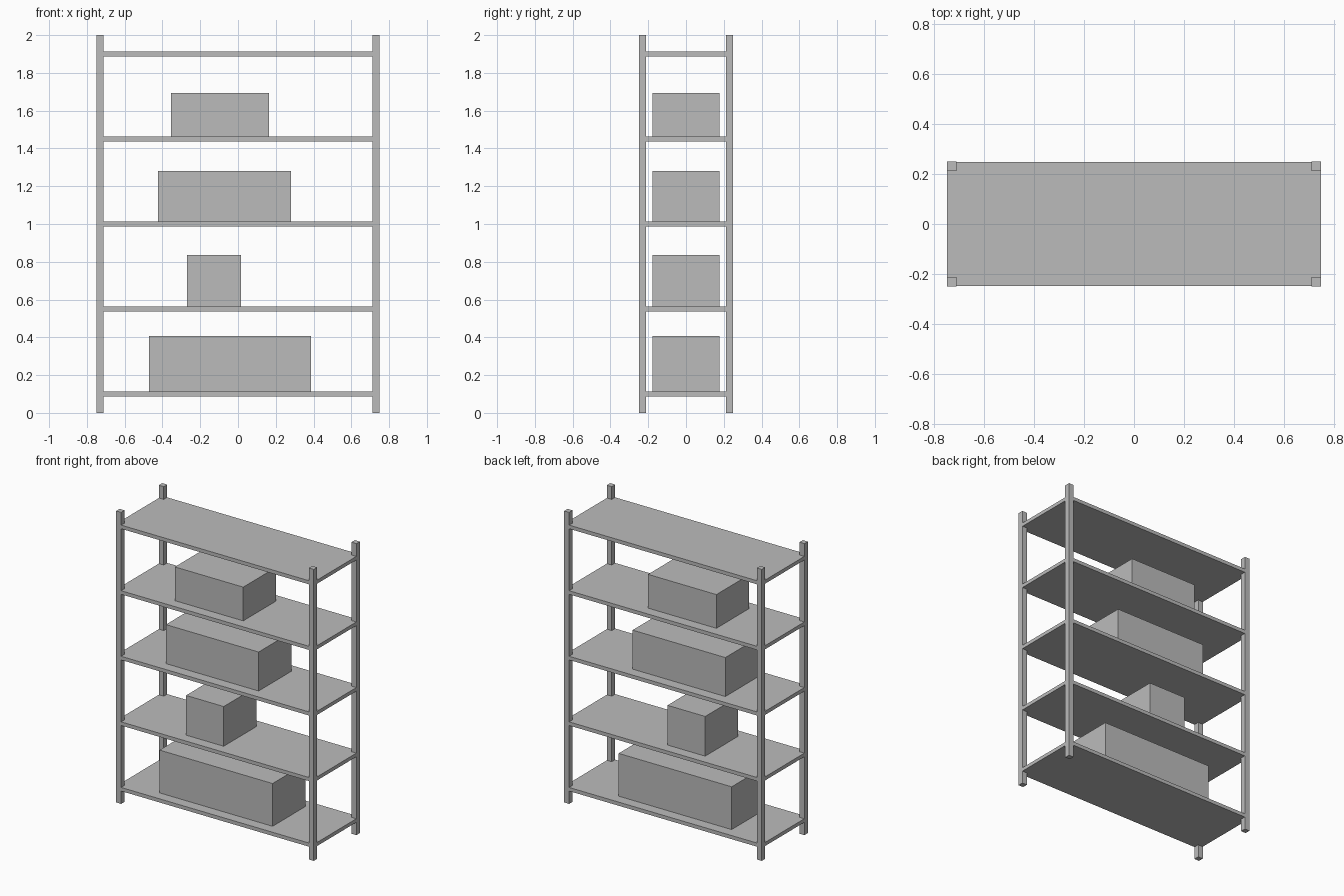
import bpy

if "Cube" in bpy.data.objects:
    bpy.data.objects.remove(bpy.data.objects["Cube"])

grey = bpy.data.materials.new("plain_grey")
grey.diffuse_color = (0.5, 0.5, 0.5, 1)
grey.use_nodes = True
grey.node_tree.nodes["Principled BSDF"].inputs["Base Color"].default_value = grey.diffuse_color


def box(name, lo, hi):
    """Axis-aligned block between two corners."""
    bpy.ops.mesh.primitive_cube_add(size=1, location=[(a + b) / 2 for a, b in zip(lo, hi)])
    ob = bpy.context.object
    ob.name = name
    ob.scale = [b - a for a, b in zip(lo, hi)]
    bpy.ops.object.transform_apply(location=False, rotation=False, scale=True)
    ob.data.materials.append(grey)
    return ob


W, D, H = 0.75, 0.25, 2.0      # half width, half depth, height
POST = 0.0375                  # post thickness
THICK = 0.025                  # shelf thickness
INSET = 0.0006                 # keeps shelf edges just behind the post faces

# Corner posts
for sx, x in (("left", -W), ("right", W - POST)):
    for sy, y in (("front", -D), ("back", D - POST)):
        box(f"{sy}_{sx}_post", (x, y, 0), (x + POST, y + POST, H))

# Shelves, evenly spaced
shelf_heights = [0.1 + 0.45 * i for i in range(5)]
for i, z in enumerate(shelf_heights):
    box(f"shelf_{i + 1}", (-W + INSET, -D + INSET, z - THICK / 2),
        (W - INSET, D - INSET, z + THICK / 2))

# Storage boxes: left, right, top
storage = [(-0.471, 0.387, 0.406), (-0.27, 0.016, 0.835),
           (-0.423, 0.281, 1.28), (-0.355, 0.164, 1.694)]
for i, (x0, x1, top) in enumerate(storage):
    box(f"storage_box_{i + 1}", (x0, -0.1775, shelf_heights[i] + THICK / 2),
        (x1, 0.1775, top))
